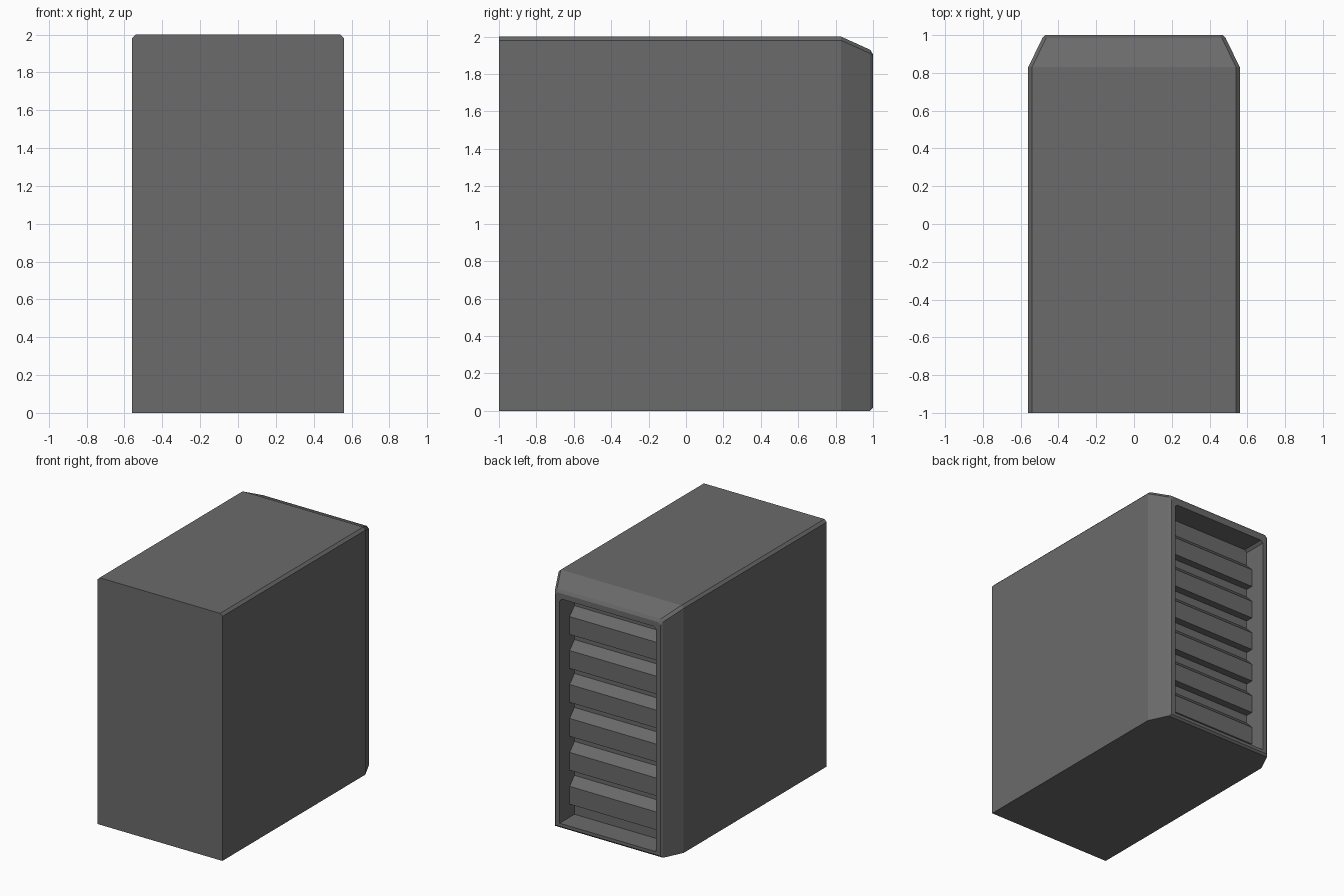
import bpy

if "Cube" in bpy.data.objects:
    bpy.data.objects.remove(bpy.data.objects["Cube"])

grey = bpy.data.materials.new("dark grey")
grey.diffuse_color = (0.145, 0.145, 0.145, 1)
grey.use_nodes = True
grey.node_tree.nodes["Principled BSDF"].inputs["Base Color"].default_value = grey.diffuse_color


def make(name, verts, faces):
    mesh = bpy.data.meshes.new(name)
    mesh.from_pydata(verts, [], faces)
    mesh.materials.append(grey)
    obj = bpy.data.objects.new(name, mesh)
    bpy.context.collection.objects.link(obj)
    return obj


def loft(name, rings):
    # each ring is a list of points; caps close the first and last ring
    n = len(rings[0])
    verts = [p for r in rings for p in r]
    faces = [tuple(range(n))]
    for k in range(len(rings) - 1):
        a, b = k * n, (k + 1) * n
        for i in range(n):
            j = (i + 1) % n
            faces.append((a + j, a + i, b + i, b + j))
    faces.append(tuple(reversed(range(len(verts) - n, len(verts)))))
    return make(name, verts, faces)


def section(y, w, bottom, top, c=0.02):
    # rectangle with its two upper corners cut off
    return [(-w, y, bottom), (w, y, bottom), (w, y, top - c),
            (w - c, y, top), (-w + c, y, top), (-w, y, top - c)]


# casing: long box, tapered end, bevelled rim, recessed opening
loft("casing", [
    section(-1.0, 0.56, 0, 2.0),
    section(0.83, 0.56, 0, 2.0),
    section(0.985, 0.485, 0, 1.93),
    section(1.0, 0.47, 0.015, 1.905),
    section(1.0, 0.432, 0.04, 1.86),
    section(0.81, 0.432, 0.04, 1.86),
])

# louvers: sloped top, upright front, running wall to wall in the recess
for i in range(6):
    top = 1.73 - i * 0.275
    profile = [(0.81, top), (0.872, top - 0.065),
               (0.872, top - 0.21), (0.81, top - 0.21)]
    loft("louver_%d" % (i + 1),
         [[(x, y, z) for y, z in profile] for x in (-0.432, 0.432)])

# make every face point outwards
import bmesh
for obj in bpy.context.collection.objects:
    bm = bmesh.new()
    bm.from_mesh(obj.data)
    bmesh.ops.recalc_face_normals(bm, faces=bm.faces)
    bm.to_mesh(obj.data)
    bm.free()
